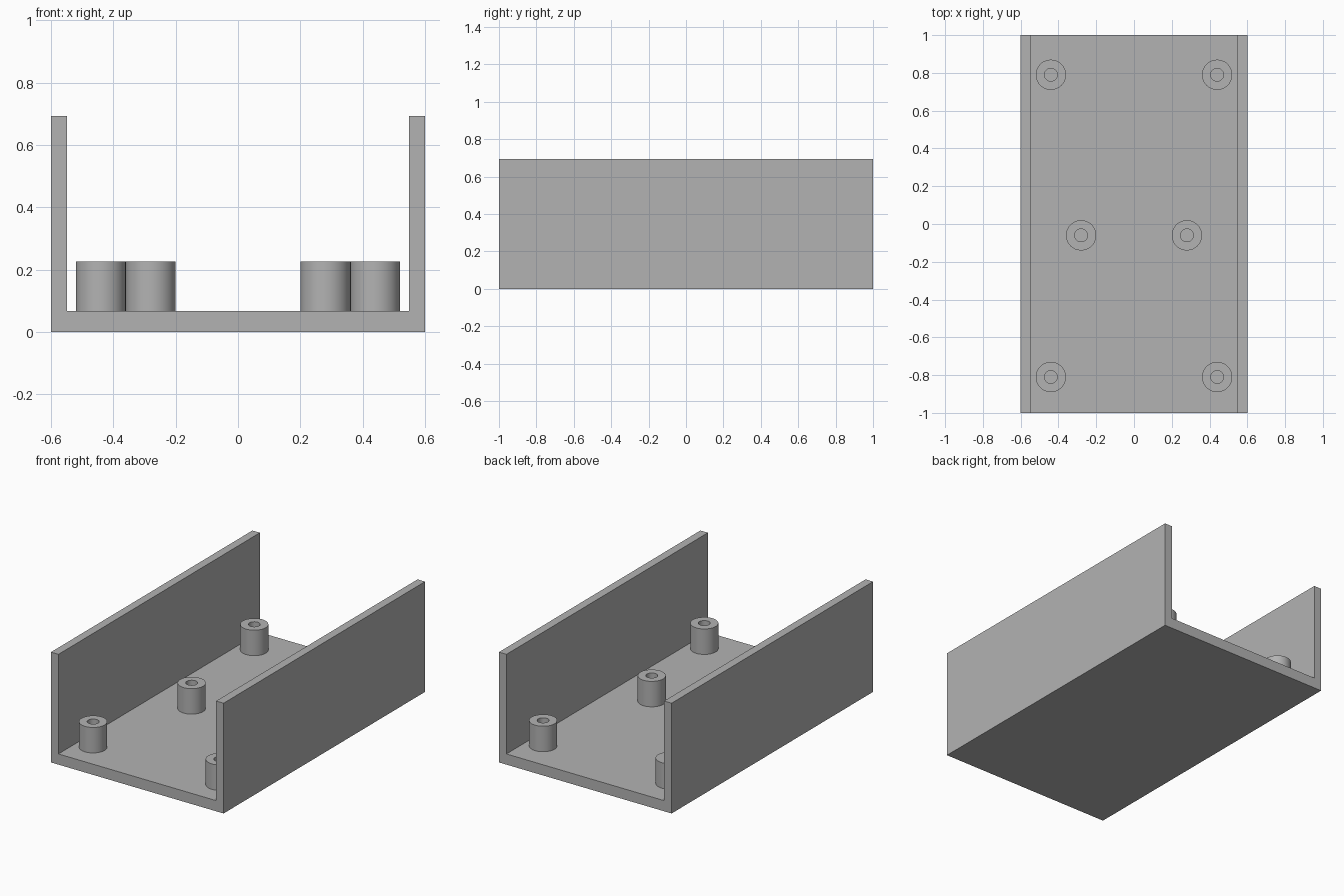
import bpy
import bmesh
from math import radians
from mathutils import Matrix, Vector

cube = bpy.data.objects.get("Cube")
if cube:
    bpy.data.objects.remove(cube, do_unlink=True)

FLOOR, WALL, HEIGHT = 0.067, 0.052, 0.693
HALF_W, HALF_L = 0.6, 1.0
POST_TOP, POST_R, BORE_R = 0.227, 0.08, 0.034

grey = bpy.data.materials.new("plain grey")
grey.use_nodes = True
color = (0.45, 0.45, 0.45, 1)
grey.diffuse_color = color
grey.node_tree.nodes["Principled BSDF"].inputs["Base Color"].default_value = color


def add_object(name, bm):
    bmesh.ops.recalc_face_normals(bm, faces=bm.faces)
    mesh = bpy.data.meshes.new(name)
    bm.to_mesh(mesh)
    bm.free()
    mesh.materials.append(grey)
    obj = bpy.data.objects.new(name, mesh)
    bpy.context.collection.objects.link(obj)
    return obj


# U-shaped channel: half profile mirrored, then extruded along its length
half = [(HALF_W, 0), (HALF_W, HEIGHT), (HALF_W - WALL, HEIGHT), (HALF_W - WALL, FLOOR)]
profile = half + [(-x, z) for x, z in reversed(half)]
bm = bmesh.new()
face = bm.faces.new([bm.verts.new((x, -HALF_L, z)) for x, z in profile])
ext = bmesh.ops.extrude_face_region(bm, geom=[face], use_keep_orig=True)
bmesh.ops.translate(bm, vec=(0, 2 * HALF_L, 0),
                    verts=[g for g in ext["geom"] if isinstance(g, bmesh.types.BMVert)])
add_object("channel_tray", bm)


# Hollow mounting post: wall section spun round its axis
def mounting_post(name, x, y):
    bm = bmesh.new()
    section = [(POST_R, FLOOR), (POST_R, POST_TOP), (BORE_R, POST_TOP), (BORE_R, FLOOR)]
    verts = [bm.verts.new((r, 0, z)) for r, z in section]
    edges = [bm.edges.new(pair) for pair in zip(verts, verts[1:])]
    bmesh.ops.spin(bm, geom=verts + edges, cent=(0, 0, 0), axis=(0, 0, 1),
                   angle=radians(360), steps=48, use_merge=True)
    bmesh.ops.remove_doubles(bm, verts=bm.verts, dist=0.0001)
    bmesh.ops.transform(bm, matrix=Matrix.Translation(Vector((x, y, 0))), verts=bm.verts)
    obj = add_object(name, bm)
    bpy.ops.object.select_all(action="DESELECT")
    obj.select_set(True)
    bpy.context.view_layer.objects.active = obj
    bpy.ops.object.shade_smooth_by_angle(angle=radians(30))


for row, x, y in (("front", 0.44, -0.81), ("middle", 0.28, -0.06), ("back", 0.44, 0.79)):
    for side, sign in (("left", 1), ("right", -1)):
        mounting_post(f"{row}_{side}_post", sign * x, y)
